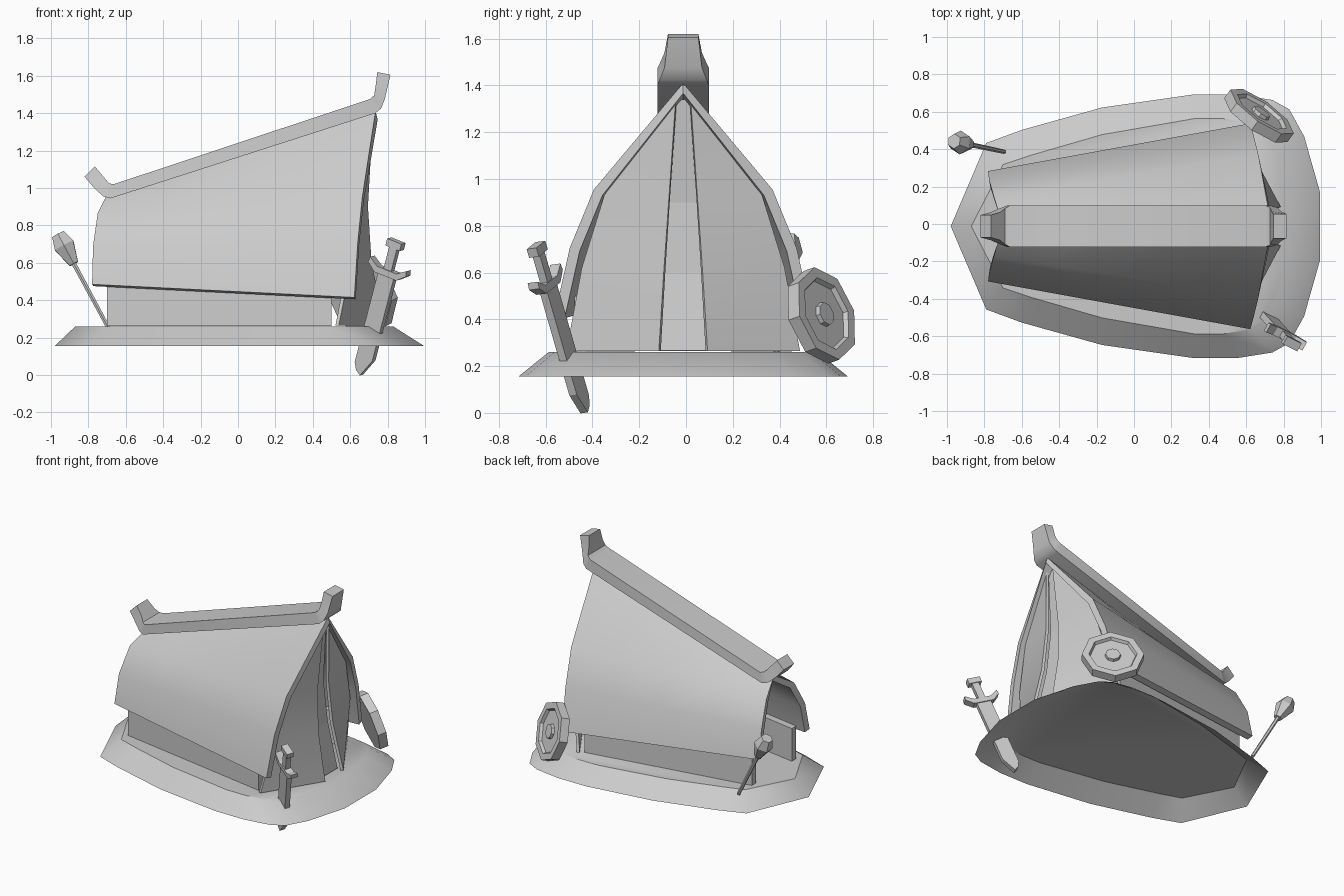
import bpy, bmesh, math
from mathutils import Vector, Matrix

if "Cube" in bpy.data.objects:
    bpy.data.objects.remove(bpy.data.objects["Cube"])

CY = -0.012  # centre line of the hut


def make(name, verts, faces, thick=0, offset=0, smooth=False, recalc=True):
    bm = bmesh.new()
    vs = [bm.verts.new(v) for v in verts]
    for f in faces:
        bm.faces.new([vs[i] for i in f])
    if recalc:
        bmesh.ops.recalc_face_normals(bm, faces=bm.faces)
    me = bpy.data.meshes.new(name)
    bm.to_mesh(me)
    bm.free()
    ob = bpy.data.objects.new(name, me)
    bpy.context.collection.objects.link(ob)
    bpy.ops.object.select_all(action='DESELECT')
    bpy.context.view_layer.objects.active = ob
    ob.select_set(True)
    if thick:
        m = ob.modifiers.new("thickness", 'SOLIDIFY')
        m.thickness, m.offset = thick, offset
        bpy.ops.object.modifier_apply(modifier=m.name)
    if smooth:
        bpy.ops.object.shade_smooth_by_angle(angle=math.radians(35))
    return ob


def sheet(name, rows, thick, offset=0, smooth=False):
    n = len(rows[0])
    faces = [(i*n+j, (i+1)*n+j, (i+1)*n+j+1, i*n+j+1)
             for i in range(len(rows)-1) for j in range(n-1)]
    return make(name, [p for r in rows for p in r], faces, thick, offset, smooth, False)


def loft(name, rings, smooth=False, start_cap=True):
    n = len(rings[0])
    faces = [(i*n+j, i*n+(j+1) % n, (i+1)*n+(j+1) % n, (i+1)*n+j)
             for i in range(len(rings)-1) for j in range(n)]
    faces.append(tuple(range((len(rings)-1)*n, len(rings)*n)))
    if start_cap:
        faces.append(tuple(range(n))[::-1])
    return make(name, [p for r in rings for p in r], faces, smooth=smooth)


def frame(origin, xa, za):
    z = Vector(za).normalized()
    x = Vector(xa)
    x = (x - z*x.dot(z)).normalized()
    m = Matrix((x, z.cross(x), z)).transposed().to_4x4()
    m.translation = Vector(origin)
    return m


def flat(pts, d):
    """Extrude an (x, z) outline by +-d along y."""
    return [[(x, s*d, z) for x, z in pts] for s in (-1, 1)]


# ground mound, open underneath: outer and inner half outlines, mirrored
outer = [(-.98, 0), (-.79, .445), (-.6, .515), (-.17, .635), (.32, .705),
         (.55, .705), (.74, .675), (.83, .625), (.91, .48), (.995, .18)]
inner = [(-.87, 0), (-.70, .33), (-.55, .38), (-.17, .49), (.32, .575),
         (.48, .575), (.63, .55), (.70, .5), (.77, .38), (.83, .15)]


def ring(half, z):
    return [(x, CY+y, z) for x, y in half] + [(x, CY-y, z) for x, y in half[:0:-1]]


loft("ground_mound", [ring(outer, .155), ring(inner, .26)], True, False)


# roof shell
def arch(half):
    return [(x, CY-y, z) for x, y, z in half[:0:-1]] + [(x, CY+y, z) for x, y, z in half]


back = [(-.70, 0, .965), (-.75, .16, .865), (-.775, .25, .69), (-.78, .295, .485)]
front = [(.735, 0, 1.41), (.665, .382, .955), (.64, .485, .705), (.622, .55, .415)]
mids = [[tuple(a+(b-a)*t for a, b in zip(p, q)) for p, q in zip(back, front)]
        for t in (0, .25, .5, .75, 1)]
sheet("roof", [arch(s) for s in mids], .045, -1, True)

# ridge beam with upturned ends: (x, z) upper, (x, z) lower, half width
beam = [((-.765, 1.115), (-.82, 1.06), .06), ((-.715, 1.055), (-.765, .995), .075),
        ((-.69, 1.025), (-.72, .955), .095), ((-.665, 1.02), (-.68, .945), .11),
        ((.705, 1.475), (.735, 1.40), .11), ((.728, 1.495), (.765, 1.425), .1),
        ((.735, 1.54), (.785, 1.475), .08), ((.745, 1.62), (.815, 1.605), .065)]
loft("ridge_beam", [[(u[0], CY-w, u[1]), (u[0], CY+w, u[1]),
                     (l[0], CY+w, l[1]), (l[0], CY-w, l[1])] for u, l, w in beam], True)

for s, side in ((-1, "left"), (1, "right")):
    # low side walls
    rings = [[(x, CY+s*y, .262), (x, CY+s*y, .5), (x, CY+s*(y-.05), .5),
              (x, CY+s*(y-.05), .262)] for x, y in ((-.70, .255), (.50, .465))]
    loft(side + "_wall", rings)
    # cloth entrance flaps: outer edge to inner edge
    rows = [[(x, CY+s*y, z) for x, y, z in row] for row in (
        ((.70, .04, 1.34), (.71, .03, 1.34)),
        ((.63, .335, .93), (.685, .06, .90)),
        ((.60, .43, .62), (.705, .08, .60)),
        ((.53, .495, .265), (.775, .1, .265)))]
    sheet(side + "_flap", rows, .02, 0, True)

# recessed cloth between the flaps
sheet("entrance_cloth", [[(x, CY+s*y, z) for s in (-1, 1)] for x, y, z in
      ((.68, .045, 1.34), (.64, .07, .90), (.66, .09, .60), (.725, .11, .265))], .015)

# sword stuck through the mound; local z runs from tip to pommel
m = frame((.66, -.435, .0), (.2, -.1, -.08), (.19, -.21, .73))
sword = [
    loft("sword_blade", flat([(0, 0), (.05, .1), (.05, .58), (-.05, .58), (-.05, .06), (-.03, .02)], .018)),
    loft("sword_guard", flat([(-.12, .61), (-.07, .57), (.07, .57), (.12, .61), (.115, .64),
                              (.06, .605), (-.06, .605), (-.115, .64)], .025)),
    loft("sword_grip", flat([(-.024, .6), (.024, .6), (.024, .74), (-.024, .74)], .018)),
    loft("sword_pommel", flat([(-.045, .73), (.045, .73), (.045, .77), (-.045, .77)], .024))]
for o in sword:
    o.matrix_world = m


def disc(r, z, n=8):
    return [(r*math.cos(2*math.pi*k/n), r*math.sin(2*math.pi*k/n), z) for k in range(n)]


# octagonal shield leaning on the hut
m = frame((.685, .602, .425), (0, -.1, 1), (.55, .77, .27))
loft("shield", [disc(.206, -.06), disc(.206, 0), disc(.16, 0), disc(.15, -.02)]).matrix_world = m
loft("shield_boss", [disc(.055, -.03), disc(.05, .0)]).matrix_world = m

# torch at the back
m = frame((-.665, .38, .2), (0, 1, 0), (-.285, .06, .53))
loft("torch_shaft", [disc(.012, .06, 6), disc(.014, .49, 6)]).matrix_world = m
loft("torch_head", [disc(.028, .45, 6), disc(.064, .56, 6), disc(.04, .63, 6)]).matrix_world = m
